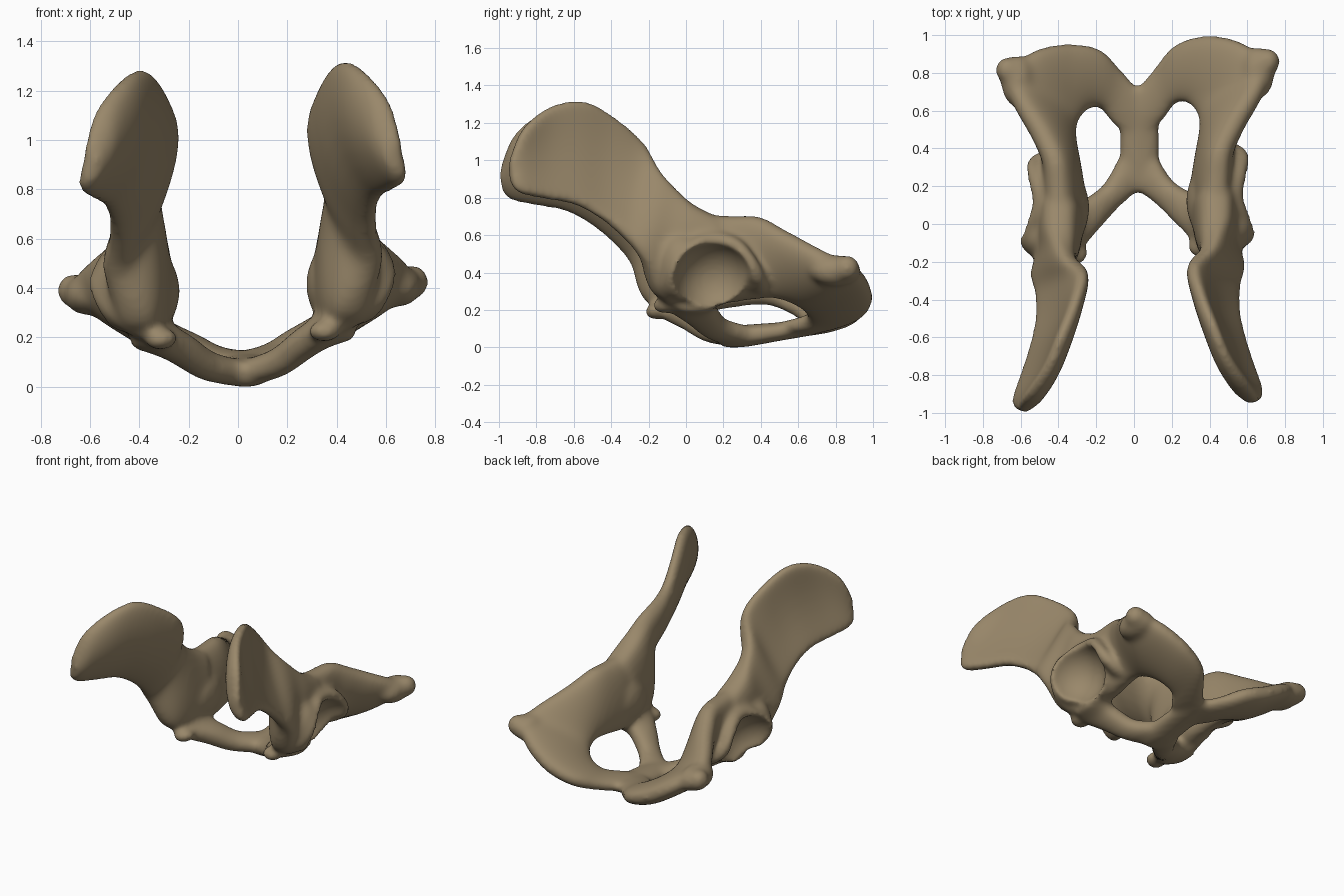
import bpy, bmesh, math
from mathutils import Vector, Matrix

if "Cube" in bpy.data.objects:
    bpy.data.objects.remove(bpy.data.objects["Cube"])

bone = bpy.data.materials.new("bone_tan")
bone.diffuse_color = (0.32, 0.245, 0.145, 1)
bone.use_nodes = True
bone.node_tree.nodes["Principled BSDF"].inputs["Base Color"].default_value = bone.diffuse_color
MID = 0.02  # plane between the two halves


def side_point(p, side):
    """Right half as given; left half mirrored, sitting slightly lower and further forward."""
    if side > 0:
        return p
    k = min(1, abs(p.x - MID) / 0.35)
    return Vector((2 * MID - p.x, p.y - 0.045 * k, p.z - 0.035 * k))


def spline(vals, t):
    i = min(int(t), len(vals) - 2)
    f = t - i
    a, b, c, d = (vals[max(0, min(len(vals) - 1, i + k))] for k in (-1, 0, 1, 2))
    return 0.5 * (2 * b + (c - a) * f + (2 * a - 5 * b + 4 * c - d) * f * f
                  + (3 * b - a - 3 * c + d) * f ** 3)


def loft(bm, rows, side, square=0.75, sub=5, n=24):
    """Flattened sections: (edge point, opposite edge point, thickness, optional bow)."""
    tops = [Vector(r[0]) for r in rows]
    bots = [Vector(r[1]) for r in rows]
    ths = [r[2] for r in rows]
    bows = [r[3] if len(r) > 3 else 0.0 for r in rows]
    steps = (len(rows) - 1) * sub
    ring = []
    for s in range(steps + 1):
        t = s / sub
        T, B, th, bow = (spline(v, t) for v in (tops, bots, ths, bows))
        t0, t1 = max(0, t - 0.1), min(len(rows) - 1, t + 0.1)
        tan = (spline(tops, t1) + spline(bots, t1)) - (spline(tops, t0) + spline(bots, t0))
        u = (T - B) / 2
        nrm = u.cross(tan).normalized()
        loop = []
        for k in range(n):
            a = 2 * math.pi * k / n
            c, w = math.cos(a), math.sin(a)
            w = math.copysign(abs(w) ** square, w)
            p = (T + B) / 2 + u * c + nrm * (w * th / 2 + bow * (1 - c * c))
            loop.append(bm.verts.new(side_point(p, side)))
        ring.append(loop)
    for a, b in zip(ring, ring[1:]):
        for k in range(n):
            bm.faces.new((a[k], a[(k + 1) % n], b[(k + 1) % n], b[k]))
    bm.faces.new(ring[0])
    bm.faces.new(ring[-1])


def tube(bm, pts, side, across):
    """Round bar through (x, y, z, radius) points; across is a direction off its path."""
    u = Vector(across)
    loft(bm, [(Vector(p[:3]) + u * p[3], Vector(p[:3]) - u * p[3], 2 * p[3]) for p in pts],
         side, square=1)


def ball(bm, c, r, side):
    vs = bmesh.ops.create_uvsphere(bm, u_segments=24, v_segments=16, radius=1)["verts"]
    for v in vs:
        v.co = side_point(Vector(c) + Vector((v.co.x * r[0], v.co.y * r[1], v.co.z * r[2])), side)


def make(name, bm):
    bmesh.ops.recalc_face_normals(bm, faces=bm.faces)
    me = bpy.data.meshes.new(name)
    bm.to_mesh(me)
    bm.free()
    ob = bpy.data.objects.new(name, me)
    bpy.context.collection.objects.link(ob)
    me.materials.append(bone)
    return ob


# upper blade, hollowed on its outer face
ilium = [
    ((0.645, -0.945, 1.01), (0.665, -0.935, 0.87), 0.075, 0.02),
    ((0.59, -0.87, 1.18), (0.665, -0.88, 0.825), 0.11, 0.035),
    ((0.49, -0.72, 1.30), (0.62, -0.74, 0.795), 0.115, 0.05),
    ((0.415, -0.54, 1.325), (0.575, -0.59, 0.765), 0.115, 0.055),
    ((0.345, -0.37, 1.23), (0.55, -0.45, 0.69), 0.115, 0.05),
    ((0.305, -0.22, 1.09), (0.55, -0.33, 0.59), 0.13, 0.03),
    ((0.385, -0.12, 0.92), (0.55, -0.23, 0.46), 0.17, 0.01),
    ((0.43, 0.02, 0.785), (0.45, -0.165, 0.28), 0.23),
    ((0.44, 0.18, 0.70), (0.40, 0.02, 0.24), 0.24),
]
# rear bar, fanning round behind the opening to the midline
ischium = [
    ((0.44, 0.06, 0.72), (0.38, 0.08, 0.24), 0.18),
    ((0.45, 0.24, 0.71), (0.37, 0.21, 0.24), 0.20),
    ((0.47, 0.39, 0.705), (0.38, 0.36, 0.26), 0.18),
    ((0.55, 0.53, 0.625), (0.375, 0.48, 0.27), 0.17),
    ((0.70, 0.78, 0.48), (0.34, 0.58, 0.25), 0.16),
    ((0.61, 0.94, 0.40), (0.30, 0.63, 0.21), 0.15),
    ((0.41, 1.00, 0.28), (0.26, 0.645, 0.18), 0.14),
    ((0.225, 0.955, 0.195), (0.21, 0.63, 0.15), 0.12),
    ((0.11, 0.83, 0.14), (0.165, 0.56, 0.125), 0.10),
    ((0.02, 0.72, 0.115), (0.06, 0.45, 0.10), 0.09),
]
# flat band in front of the opening: front edge, opening edge
pubis = [
    ((0.42, -0.08, 0.29), (0.42, 0.18, 0.27), 0.20),
    ((0.33, -0.09, 0.22), (0.34, 0.16, 0.23), 0.14),
    ((0.25, -0.02, 0.17), (0.27, 0.185, 0.18), 0.13),
    ((0.15, 0.08, 0.09), (0.19, 0.24, 0.125), 0.12),
    ((0.02, 0.175, 0.06), (0.12, 0.37, 0.08), 0.11),
]
# open C round the hip socket
rim = [(0.42, -0.06, 0.25, 0.05), (0.54, -0.085, 0.33, 0.05), (0.60, -0.04, 0.45, 0.05),
       (0.565, 0.06, 0.545, 0.05), (0.53, 0.15, 0.575, 0.05), (0.55, 0.26, 0.545, 0.05),
       (0.57, 0.345, 0.45, 0.045), (0.53, 0.385, 0.36, 0.045), (0.44, 0.37, 0.30, 0.045)]

bm = bmesh.new()
cut = bmesh.new()
for s in (1, -1):
    loft(bm, ilium, s, square=0.6)
    loft(bm, ischium, s)
    loft(bm, pubis, s)
    tube(bm, rim, s, (1, 0, 0))
    ball(bm, (0.45, 0.12, 0.42), (0.175, 0.23, 0.20), s)           # socket body
    ball(bm, (0.50, -0.03, 0.44), (0.135, 0.12, 0.18), s)          # swelling ahead of socket
    ball(bm, (0.655, 0.80, 0.415), (0.09, 0.14, 0.085), s)         # rear corner knob
    ball(bm, (0.71, 0.86, 0.43), (0.065, 0.07, 0.07), s)
    ball(bm, (0.35, -0.12, 0.23), (0.07, 0.06, 0.045), s)          # front knob
    ball(cut, (0.64, 0.145, 0.355), (0.22, 0.21, 0.215), s)        # hip socket hollow
# midline bar joining the halves
loft(bm, [((0.11, 0.18, 0.055), (-0.05, 0.18, 0.055), 0.10),
          ((0.13, 0.30, 0.065), (-0.07, 0.30, 0.065), 0.12),
          ((0.135, 0.50, 0.09), (-0.075, 0.50, 0.09), 0.10),
          ((0.11, 0.71, 0.115), (-0.05, 0.71, 0.115), 0.08)], 1)

pelvis = make("pelvis", bm)
cutter = make("socket_cutter", cut)
cutter.hide_render = True


def remesh(size):
    m = pelvis.modifiers.new("fuse", 'REMESH')
    m.mode, m.voxel_size = 'VOXEL', size


def soften(times):
    m = pelvis.modifiers.new("soften", 'SMOOTH')
    m.factor, m.iterations = 0.5, times


# fuse parts, hollow the sockets, then soften
remesh(0.014)
soften(8)
b = pelvis.modifiers.new("sockets", 'BOOLEAN')
b.operation, b.object, b.solver = 'DIFFERENCE', cutter, 'EXACT'
remesh(0.014)
soften(14)

bpy.context.view_layer.objects.active = pelvis
pelvis.select_set(True)
for m in list(pelvis.modifiers):
    bpy.ops.object.modifier_apply(modifier=m.name)
bpy.data.objects.remove(cutter)
low = min(v.co.z for v in pelvis.data.vertices)
pelvis.data.transform(Matrix.Translation((0, 0, -low)))
bpy.ops.object.shade_smooth_by_angle(angle=math.radians(50))
